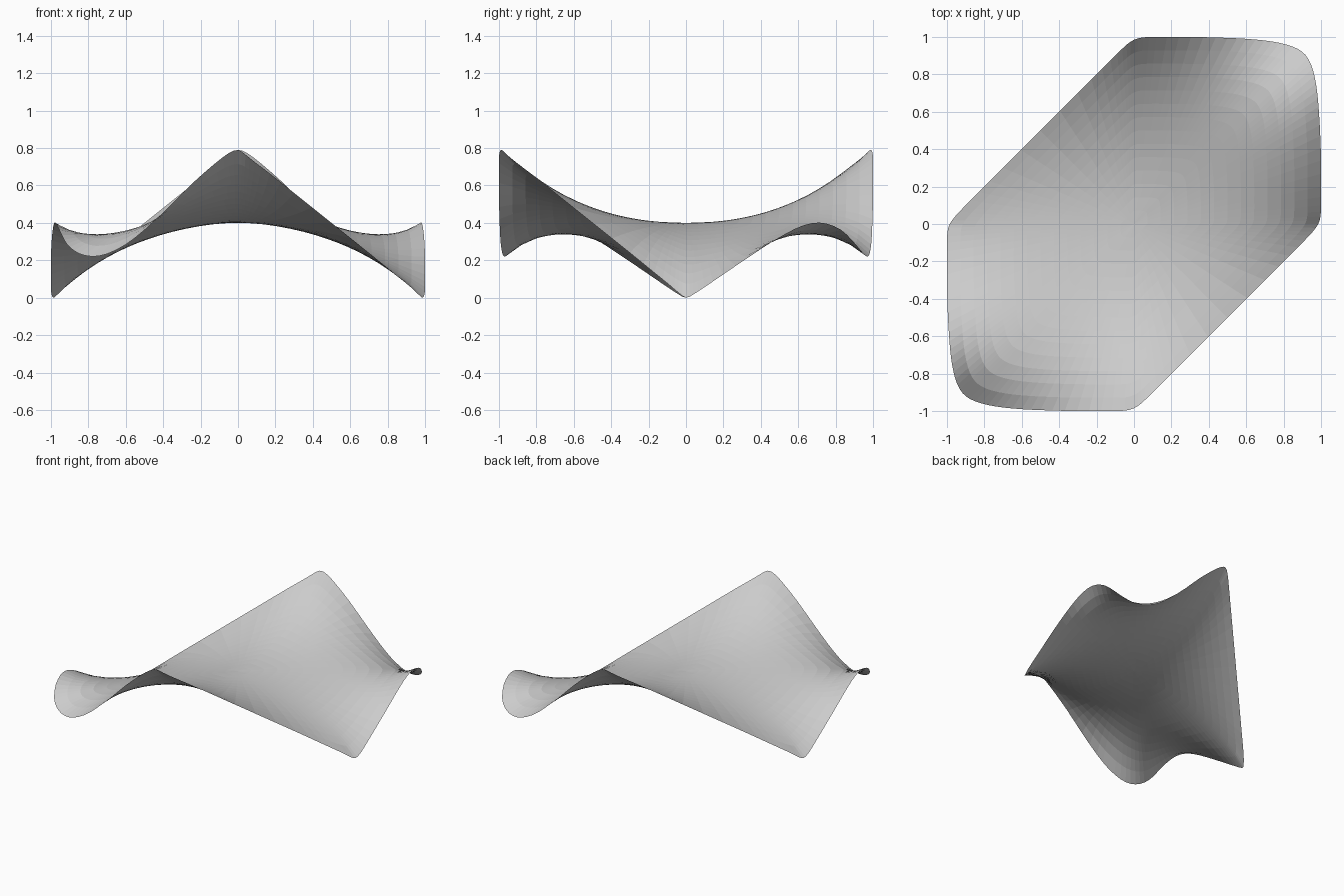
import bpy
from mathutils import Vector

if "Cube" in bpy.data.objects:
    bpy.data.objects.remove(bpy.data.objects["Cube"])

RINGS = 14
CENTRE_Z = 0.40

# Half of the rim, clockwise seen from above; the other half is this turned by 180 degrees
HALF_RIM = [
    (-.5, .5, .4), (-.3, .7, .56), (-.17, .83, .664), (-.09, .91, .725), (-.04, .958, .765),
    (0, .985, .79), (.05, .998, .772), (.12, 1, .72), (.24, 1, .615), (.37, .999, .485),
    (.5, .995, .362), (.6, .99, .284), (.7, .981, .234), (.78, .968, .22), (.85, .948, .236),
    (.9, .92, .27), (.93, .885, .31), (.955, .83, .362), (.973, .75, .397), (.983, .67, .398),
    (.99, .58, .367), (.996, .47, .305), (1, .34, .22), (1, .2, .125), (1, .1, .057),
    (.997, .04, .018), (.985, 0, .0), (.955, -.042, .028), (.91, -.09, .069),
    (.83, -.17, .134), (.7, -.3, .24)]


def smooth_loop(pts):
    """One round of four-point interpolation on a closed loop."""
    n, out = len(pts), []
    for i in range(n):
        a, b, c, d = pts[i - 1], pts[i], pts[(i + 1) % n], pts[(i + 2) % n]
        out += [b, (b + c) * 0.5625 - (a + d) * 0.0625]
    return out


half = [Vector(p) for p in HALF_RIM]
rim = smooth_loop(half + [Vector((-p.x, -p.y, p.z)) for p in half])
N = len(rim)

# Rings shrinking from the rim to a centre point
verts = [Vector((0, 0, CENTRE_Z))]
scale = [0.0]
for r in range(1, RINGS + 1):
    s = r / RINGS
    for p in rim:
        x, y = p.x * s, p.y * s
        verts.append(Vector((x, y, p.z if r == RINGS else CENTRE_Z + .4 * (y * y - x * x))))
        scale.append(s)


def vid(r, i):
    return 0 if r == 0 else 1 + (r - 1) * N + i % N


faces = [(0, vid(1, i + 1), vid(1, i)) for i in range(N)]
for r in range(1, RINGS):
    faces += [(vid(r, i), vid(r, i + 1), vid(r + 1, i + 1), vid(r + 1, i)) for i in range(N)]

# Stretch the sheet like a membrane: cotangent weights in plan, then relax the heights
weights = [{} for _ in verts]
for f in faces:
    for t in ([f] if len(f) == 3 else [f[:3], (f[0], f[2], f[3])]):
        for k in range(3):
            a, b, c = t[k], t[(k + 1) % 3], t[(k + 2) % 3]
            u, v = (verts[a] - verts[c]).xy, (verts[b] - verts[c]).xy
            w = u.dot(v) / max(abs(u.x * v.y - u.y * v.x), 1e-9)
            weights[a][b] = weights[a].get(b, 0) + w
            weights[b][a] = weights[b].get(a, 0) + w

z = [v.z for v in verts]
inner = 1 + (RINGS - 1) * N
links = [(list(weights[i].items()), sum(weights[i].values())) for i in range(inner)]
for _ in range(500):
    for i, (nb, total) in enumerate(links):
        z[i] += 1.3 * (sum(w * z[j] for j, w in nb) / total - z[i])

# Hold the middle of the saddle at its height
lift = CENTRE_Z - z[0]
for v, h, s in zip(verts, z, scale):
    v.z = h + lift * (1 - s * s)

# Membrane sheet
mesh = bpy.data.meshes.new("saddle_membrane")
mesh.from_pydata([tuple(v) for v in verts], [], [tuple(reversed(f)) for f in faces])
mesh.update()
if mesh.polygons[0].normal.z < 0:
    mesh.flip_normals()
sheet = bpy.data.objects.new("saddle_membrane", mesh)
bpy.context.collection.objects.link(sheet)
